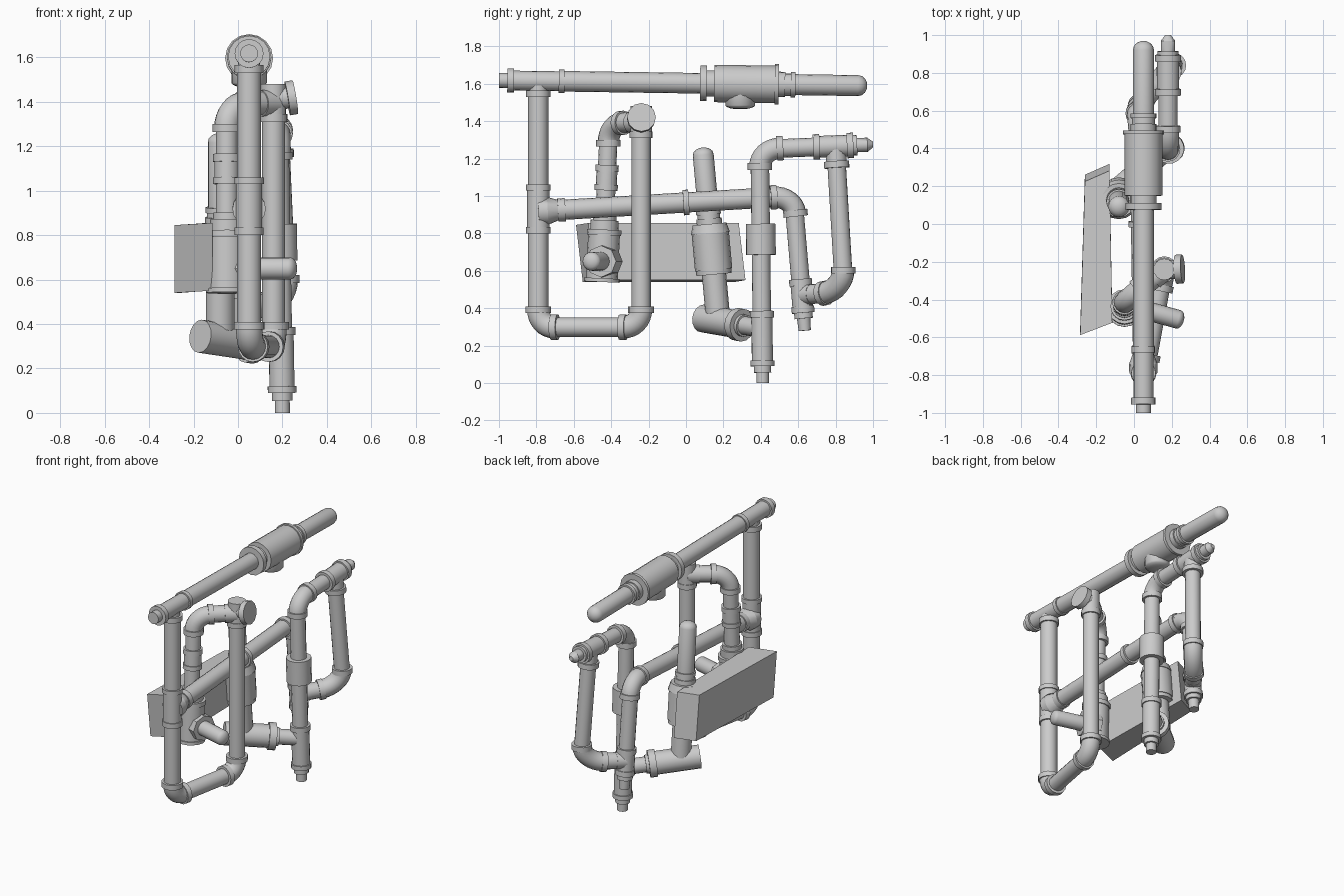
import bpy, bmesh, math
from mathutils import Vector as V


def skin(name, rings):
    """Close a stack of vertex rings into a shaded solid."""
    bm = bmesh.new()
    loops = [[bm.verts.new(p) for p in ring] for ring in rings]
    n = len(loops[0])
    for a, b in zip(loops, loops[1:]):
        for i in range(n):
            j = (i + 1) % n
            bm.faces.new((a[i], a[j], b[j], b[i]))
    bm.faces.new(loops[0])
    bm.faces.new(loops[-1])
    bmesh.ops.recalc_face_normals(bm, faces=bm.faces)
    me = bpy.data.meshes.new(name)
    bm.to_mesh(me)
    bm.free()
    ob = bpy.data.objects.new(name, me)
    bpy.context.collection.objects.link(ob)
    bpy.ops.object.select_all(action='DESELECT')
    ob.select_set(True)
    bpy.context.view_layer.objects.active = ob
    bpy.ops.object.shade_smooth_by_angle(angle=math.radians(40))
    return ob


def circle(c, u, v, r, n):
    return [c + (u * math.cos(k * math.tau / n) + v * math.sin(k * math.tau / n)) * r
            for k in range(n)]


def run(name, a, b, ax, segs, dome=0, n=16):
    """Turned pipe from a to b. Each seg = (coordinate on axis ax where it ends, radius[, end radius])."""
    a, b = V(a), V(b)
    q = (b - a).to_track_quat('Z', 'Y')
    u, v = q @ V((1, 0, 0)), q @ V((0, 1, 0))
    pos = lambda s: a + (b - a) * ((s - a[ax]) / (b[ax] - a[ax]))
    rings, s0 = [], a[ax]
    for s in segs:
        rings += [circle(pos(s0), u, v, s[1], n), circle(pos(s[0]), u, v, s[-1], n)]
        s0 = s[0]
    if dome:
        d, r = (b - a).normalized(), segs[-1][-1]
        for t in (25, 50, 75):
            t = math.radians(t)
            rings.append(circle(pos(s0) + d * dome * math.sin(t), u, v, r * math.cos(t), n))
    return skin(name, rings)


def elbow(name, a, corner, b, r=0.057, collar=0.065, n=16):
    """Bent fitting with a collar at each mouth."""
    a, c, b = V(a), V(corner), V(b)
    nrm = (a - c).cross(b - c).normalized()
    rings = []
    for k in range(9):
        t = k / 8 * math.pi / 2
        p = c + (a - c) * (1 - math.sin(t)) + (b - c) * (1 - math.cos(t))
        tan = ((c - a) * math.cos(t) + (b - c) * math.sin(t)).normalized()
        rings.append(circle(p, nrm, nrm.cross(tan), r, n))
    skin(name, rings)
    for tag, p in (("in", a), ("out", b)):
        d = (p - c).normalized()
        q = d.to_track_quat('Z', 'Y')
        u, v = q @ V((1, 0, 0)), q @ V((0, 1, 0))
        skin(f"{name}_collar_{tag}", [circle(p + d * k, u, v, collar, n) for k in (-.015, .02)])


# Long top pipe with plug, tee, valve body and domed end
run("top_pipe", (.05, -1, 1.618), (.05, .92, 1.59), 1,
    [(-.955, .04), (-.92, .065), (-.68, .053), (-.65, .062), (.075, .055), (.11, .095),
     (.15, .07), (.475, .1), (.495, .108), (.53, .068), (.56, .06), (.585, .068),
     (.92, .056)], dome=.05)
run("valve_bottom_cap", (.05, .29, 1.55), (.05, .29, 1.485), 2, [(1.485, .08)], dome=.022)

# Left riser with tee collars
run("left_riser", (.05, -.79, 1.59), (.05, -.79, .38), 2,
    [(1.565, .05), (1.53, .065), (1.06, .054), (1.03, .066), (.835, .059), (.80, .065),
     (.38, .054)])
elbow("lower_left_elbow", (.05, -.79, .39), (.05, -.79, .298), (.07, -.705, .298), .06, .069)
run("bottom_pipe", (.07, -.71, .298), (.14, -.33, .298), 1, [(-.33, .052)])
elbow("lower_right_elbow", (.14, -.335, .298), (.16, -.24, .298), (.16, -.24, .39), .06, .069)

# Second riser, round side cap and cross link
run("second_riser", (.16, -.24, .38), (.16, -.24, 1.48), 2,
    [(1.31, .052), (1.345, .062), (1.48, .057)])
run("side_cap_neck", (.14, -.24, 1.41), (.23, -.24, 1.42), 0, [(.23, .05)])
run("side_cap", (.222, -.24, 1.415), (.258, -.238, 1.421), 0, [(.258, .077)], n=12)
run("upper_link", (.16, -.24, 1.395), (.02, -.355, 1.39), 0, [(.10, .06), (.02, .054)])
elbow("upper_elbow", (.03, -.345, 1.39), (-.05, -.415, 1.385), (-.05, -.415, 1.285))

# Drop pipe with coupling and valve
run("drop_pipe", (-.05, -.415, 1.30), (-.05, -.45, .54), 2,
    [(1.165, .049), (1.13, .062), (1.06, .056), (1.03, .062), (.90, .05), (.87, .062),
     (.82, .075), (.79, .092), (.56, .085), (.54, .095)])
run("drop_valve_nut", (-.05, -.42, .65), (.06, -.455, .65), 0, [(.06, .085)], n=8)
run("drop_valve_handle", (.0, -.44, .65), (.235, -.505, .65), 0, [(.235, .05)], dome=.03)

# Middle pipe from the riser tee
run("middle_pipe", (.05, -.79, .918), (.03, .5, .995), 1,
    [(-.74, .075), (-.685, .075, .055), (-.645, .062), (-.015, .054), (.015, .068), (.5, .054)])
elbow("middle_elbow", (.03, .47, .993), (.02, .575, 1.0), (.02, .585, .91))
run("middle_drop", (.02, .58, .92), (.03, .635, .28), 2,
    [(.555, .05), (.52, .062), (.41, .056), (.375, .062), (.345, .05), (.28, .037, .033)])

# Leaning domed pipe with valve body
run("leaning_pipe", (-.08, .17, .36), (-.08, .092, 1.22), 2,
    [(.58, .065), (.605, .095), (.80, .1), (.85, .105, .09), (.88, .068), (.90, .06),
     (.925, .066), (1.22, .056)], dome=.04)
# Skewed stub pipe at the foot of the leaning pipe
run("foot_stub", (-.17, .09, .345), (.2, .41, .29), 0,
    [(.04, .075), (.075, .088), (.09, .06), (.2, .05)])

# Tall right pipe standing on its plug
run("right_riser", (.2, .41, 0), (.18, .395, 1.17), 2,
    [(.055, .034), (.09, .047), (.12, .065), (.35, .057), (.385, .065), (.685, .05),
     (.85, .08), (1.17, .05)])
elbow("right_upper_elbow", (.18, .395, 1.16), (.18, .395, 1.25), (.18, .5, 1.255))
run("right_top_pipe", (.18, .48, 1.253), (.18, 1.0, 1.275), 1,
    [(.68, .05), (.715, .068), (.86, .058), (.895, .068), (.915, .055), (.97, .038), (1.0, .038, .015)])

# Outer drop and return to the middle drop
run("outer_drop", (.18, .80, 1.26), (.21, .84, .59), 2,
    [(1.185, .055), (1.15, .068), (.59, .05)])
elbow("outer_elbow", (.21, .84, .60), (.21, .84, .50), (.12, .74, .48), .06, .066)
run("return_pipe", (.13, .75, .483), (.03, .625, .47), 0, [(.07, .053), (.03, .055)])

# Slanted box on the back side
side = [(-.285, -.57), (-.115, -.505), (-.13, .30), (-.26, .243)]
skin("slanted_box", [[V((x, y + s * .018, (.55 if x < -.2 else .56) + h)) for x, y in side]
                     for s, h in ((1, -.01), (-1, .295))])
